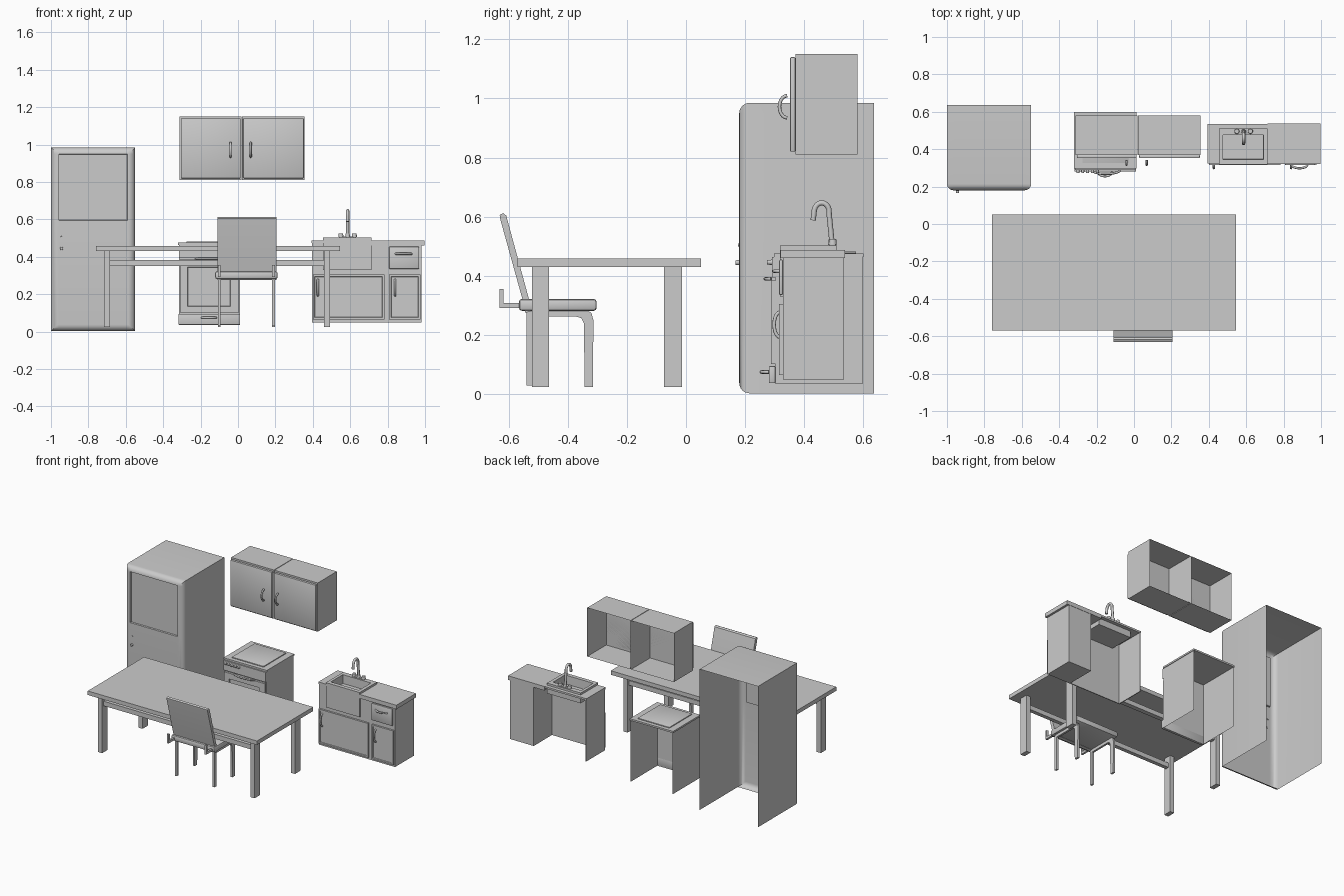
import bpy, bmesh, math
from mathutils import Vector, Matrix

if "Cube" in bpy.data.objects:
    bpy.data.objects.remove(bpy.data.objects["Cube"])

DIRS = {'back': (0, 1, 0), 'down': (0, 0, -1), 'front': (0, -1, 0), 'up': (0, 0, 1)}


def finish(name, bm, smooth=False):
    me = bpy.data.meshes.new(name)
    bm.to_mesh(me)
    bm.free()
    ob = bpy.data.objects.new(name, me)
    bpy.context.collection.objects.link(ob)
    if smooth:
        shade(ob)
    return ob


def shade(ob):
    bpy.ops.object.select_all(action='DESELECT')
    ob.select_set(True)
    bpy.context.view_layer.objects.active = ob
    bpy.ops.object.shade_smooth_by_angle(angle=math.radians(35))


def box(name, x, y, z, open_sides=(), recess=None, round_front=0, bevel=0):
    """Box from ranges; recess = (side, range a, range b, depth)."""
    bm = bmesh.new()
    bmesh.ops.create_cube(bm, size=1)
    for v in bm.verts:
        v.co = [(r[0] + r[1]) / 2 + c * (r[1] - r[0]) for r, c in zip((x, y, z), v.co)]
    if round_front:
        es = [e for e in bm.edges if any(v.co.y < y[0] + 1e-5 for v in e.verts)
              and all(f.normal is not None for f in e.link_faces)
              and all(v.co.y < y[0] + 1e-5 for v in e.verts)]
        bmesh.ops.bevel(bm, geom=es, offset=round_front, segments=6, profile=0.5, affect='EDGES')
    if bevel:
        bmesh.ops.bevel(bm, geom=bm.edges[:], offset=bevel, segments=2, profile=0.5, affect='EDGES')
    bm.normal_update()
    if recess:
        side, a, b, depth = recess
        d = Vector(DIRS[side])
        ia, ib = (0, 2) if side == 'front' else (0, 1)
        for axis, r in ((ia, a), (ib, b)):
            for val in r:
                co, no = Vector(), Vector()
                co[axis] = val
                no[axis] = 1
                bmesh.ops.bisect_plane(bm, geom=bm.verts[:] + bm.edges[:] + bm.faces[:],
                                       plane_co=co, plane_no=no, dist=1e-5)
        bm.normal_update()
        fs = []
        for f in bm.faces:
            c = f.calc_center_median()
            if f.normal.dot(d) > .99 and a[0] < c[ia] < a[1] and b[0] < c[ib] < b[1]:
                fs.append(f)
        bmesh.ops.inset_region(bm, faces=fs, thickness=0.003, depth=-depth)
    bm.normal_update()
    lim = {'back': (1, y[1]), 'down': (2, z[0])}
    for s in open_sides:
        ax, val = lim[s]
        kill = [f for f in bm.faces if all(abs(v.co[ax] - val) < 1e-4 for v in f.verts)]
        bmesh.ops.delete(bm, geom=kill, context='FACES')
    return finish(name, bm, bool(round_front or bevel))


def tube(name, pts, r):
    cu = bpy.data.curves.new(name, 'CURVE')
    cu.dimensions = '3D'
    cu.bevel_depth, cu.bevel_resolution, cu.use_fill_caps = r, 2, True
    sp = cu.splines.new('POLY')
    sp.points.add(len(pts) - 1)
    for p, c in zip(sp.points, pts):
        p.co = (*c, 1)
    ob = bpy.data.objects.new(name, cu)
    bpy.context.collection.objects.link(ob)
    return ob


def handle(name, x, y, z, length, axis='z', out=0.03, r=0.006):
    """Bowed pull in front of a panel at depth y."""
    pts = []
    for i in range(11):
        t = math.pi * i / 10
        s = -math.cos(t) * length / 2
        d = y - out * math.sin(t)
        pts.append((x + s, d, z) if axis == 'x' else (x, d, z + s))
    return tube(name, pts, r)


def knob(name, x, y, z, r, depth, axis='y'):
    bm = bmesh.new()
    m = Matrix.Translation((x, y, z))
    if axis == 'y':
        m = m @ Matrix.Rotation(math.pi / 2, 4, 'X')
    bmesh.ops.create_cone(bm, cap_ends=True, segments=16, radius1=r, radius2=r * .85, depth=depth, matrix=m)
    return finish(name, bm, True)


def extrude_profile(name, pts, x0, x1):
    """Side profile (y, z) extruded along x."""
    bm = bmesh.new()
    f = bm.faces.new([bm.verts.new((x0, p[0], p[1])) for p in pts])
    g = bmesh.ops.extrude_face_region(bm, geom=[f])['geom']
    bmesh.ops.translate(bm, vec=(x1 - x0, 0, 0), verts=[v for v in g if isinstance(v, bmesh.types.BMVert)])
    bmesh.ops.recalc_face_normals(bm, faces=bm.faces[:])
    return finish(name, bm, True)


# Refrigerator: open-backed shell with rounded front
box('fridge_shell', (-1, -.55), (.18, .635), (.003, .985), ('back', 'down'),
    ('front', (-.958, -.592), (.595, .95), .01), round_front=.035)
knob('fridge_knob', -.943, .175, .445, .009, .016)
knob('fridge_lock', -.943, .18, .505, .006, .008)

# Wall cabinet
for side, x0, x1, hx in (('left', -.312, .018, -.04), ('right', .022, .356, .068)):
    box(f'wall_cabinet_{side}', (x0, x1), (.37, .58), (.81, 1.15), ('back',))
    box(f'wall_door_{side}', (x0 + .006, x1 - .004), (.352, .37), (.82, 1.14), bevel=.004)
    handle(f'wall_handle_{side}', hx, .342, .972, .075, out=.026, r=.006)

# Stove
box('stove_body', (-.315, .01), (.302, .597), (.035, .467), ('back', 'down'))
box('stove_top', (-.32, .014), (.298, .6), (.464, .476))
box('stove_cooktop', (-.275, -.03), (.325, .575), (.476, .483), bevel=.002)
box('oven_door', (-.31, .005), (.288, .302), (.102, .385), (),
    ('front', (-.27, -.04), (.135, .345), .008))
box('oven_drawer', (-.318, .012), (.28, .302), (.037, .095), bevel=.003)
box('control_panel', (-.315, .01), (.29, .302), (.395, .464))
handle('oven_handle', -.15, .288, .39, .15, 'x', .02, .006)
handle('drawer_handle', -.155, .28, .075, .075, 'x', .025, .006)
for i in range(5):
    knob(f'stove_knob_{i}', -.3 + i * .026, .283, .446, .009, .018)

# Sink unit: open left carcass, closed right column
box('sink_side', (.395, .401), (.328, .535), (.05, .475))
box('sink_front', (.395, .80), (.328, .334), (.05, .475))
box('sink_left_counter', (.393, .455), (.324, .535), (.475, .488))
box('sink_back_counter', (.455, .716), (.508, .535), (.475, .488))
box('drawer_column', (.80, .982), (.328, .535), (.05, .46))
box('right_counter', (.715, .997), (.32, .537), (.46, .488))
box('sink_basin', (.455, .715), (.318, .51), (.43, .502), (),
    ('up', (.475, .692), (.345, .477), .06))
box('sink_apron', (.455, .715), (.318, .328), (.33, .44))
box('sink_door', (.4, .782), (.315, .328), (.065, .305), (),
    ('front', (.41, .772), (.075, .295), .004))
box('column_door', (.808, .975), (.315, .328), (.065, .305), (),
    ('front', (.818, .965), (.075, .295), .004))
box('column_drawer', (.808, .968), (.315, .328), (.335, .455), bevel=.005)
handle('sink_door_handle', .427, .318, .235, .085, out=.02)
handle('column_door_handle', .84, .318, .235, .085, out=.02)
handle('column_drawer_handle', .885, .318, .416, .085, 'x', .02)

# Faucet: base, hooked spout and two taps
box('faucet_base', (.54, .632), (.484, .506), (.502, .51), bevel=.003)
knob('faucet_collar', .586, .494, .515, .013, .02, 'z')
spout = [(.586, .494, .51), (.586, .484, .61)]
for i in range(1, 11):
    a = math.pi * (i / 10)
    spout.append((.586, .459 + .026 * math.cos(a), .615 + .032 * math.sin(a)))
spout.append((.586, .43, .588))
tube('faucet_spout', spout, .009)
for s in (-1, 1):
    knob(f'tap_{"left" if s < 0 else "right"}', .586 + s * .036, .496, .515, .014, .018, 'z')

# Table
box('table_top', (-.76, .545), (-.57, .05), (.43, .458))
for n, y0, y1 in (('front', -.52, -.463), ('back', -.075, -.013)):
    for m, x0 in (('left', -.716), ('right', .46)):
        box(f'table_leg_{n}_{m}', (x0, x0 + .032), (y0, y1), (.025, .43))
    box(f'table_rail_{n}', (-.684, .46), (y0 + .015, y1 - .015), (.35, .382))

# Chair
box('chair_seat', (-.122, .212), (-.565, -.302), (.282, .322), bevel=.01)
extrude_profile('chair_back', [(-.543, .275), (-.526, .28), (-.532, .325), (-.608, .604), (-.618, .612),
                               (-.63, .606), (-.629, .595), (-.55, .31)], -.11, .206)
leg = [(-.54, .03), (-.52, .03), (-.52, .262), (-.37, .262), (-.354, .257), (-.345, .24),
       (-.343, .025), (-.315, .025), (-.313, .25), (-.32, .275), (-.335, .284), (-.54, .284)]
hook = [(-.63, .355), (-.63, .292), (-.555, .292), (-.555, .308), (-.617, .308), (-.617, .355)]
for m, x0 in (('left', -.108), ('right', .183)):
    extrude_profile(f'chair_legs_{m}', leg, x0, x0 + .014)
    extrude_profile(f'chair_bracket_{m}', hook, x0, x0 + .014)
